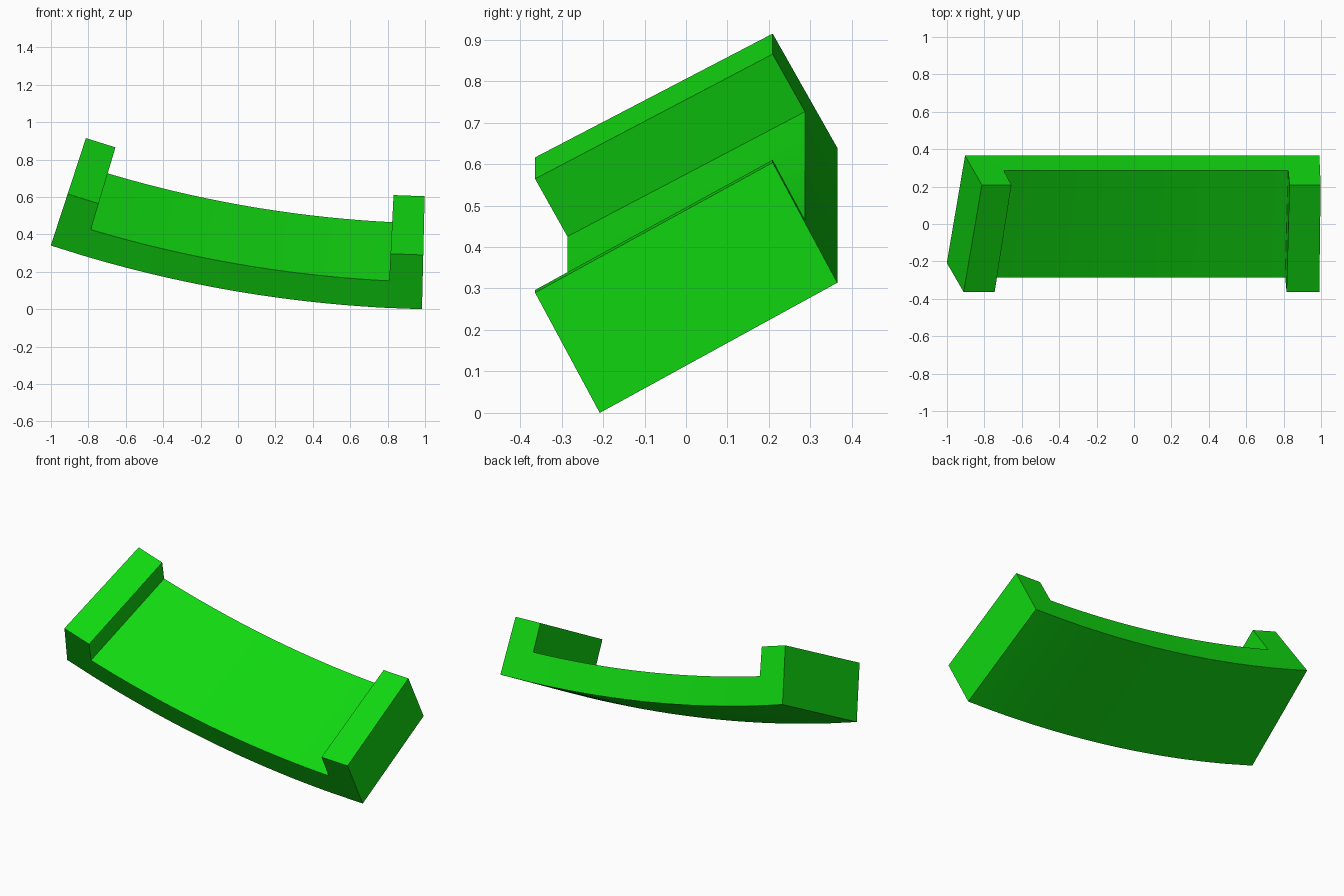
import bpy
import bmesh
import math

if "Cube" in bpy.data.objects:
    bpy.data.objects.remove(bpy.data.objects["Cube"], do_unlink=True)

# Single green material
green = bpy.data.materials.new("bright green")
green.use_nodes = True
colour = (0.0055, 0.68, 0.0055, 1.0)
green.diffuse_color = colour
green.node_tree.nodes["Principled BSDF"].inputs["Base Color"].default_value = colour

# Tilted section swept about an axis parallel to y, high above the part
CENTRE_X, RADIUS = 1.149, 6.92
CENTRE_Z = RADIUS * math.cos(math.radians(1.37))
RIGHT_END, RIGHT_WALL, LEFT_WALL, LEFT_END = 1.37, 2.88, 16.6, 18.1
FRONT, BACK = (-0.208, 0.0), (0.365, 0.314)   # bottom corners (y, height)
RISE = (-0.156, 0.290)                        # full height direction of the section
STEPS = 24


def place(angle, corner, level):
    """Point on the sweep at an angle, raised from a bottom corner by level 0..1."""
    a = math.radians(angle)
    r = RADIUS - corner[1] - level * RISE[1]
    return (CENTRE_X - r * math.sin(a), corner[0] + level * RISE[0],
            CENTRE_Z - r * math.cos(a))


bm = bmesh.new()
angles = [RIGHT_END]
angles += [RIGHT_WALL + (LEFT_WALL - RIGHT_WALL) * i / STEPS for i in range(STEPS + 1)]
angles.append(LEFT_END)

# Curved slab at half height
rings = [[bm.verts.new(place(a, c, l))
          for c, l in ((FRONT, 0), (BACK, 0), (BACK, 0.5), (FRONT, 0.5))] for a in angles]
for p, q in zip(rings, rings[1:]):
    for k in range(4):
        n = (k + 1) % 4
        bm.faces.new((p[k], p[n], q[n], q[k]))
bm.faces.new(rings[0])
bm.faces.new(rings[-1])

# Raised blocks at both ends, grown from the end segments of the slab
for first, second in ((0, 1), (-2, -1)):
    p, q = rings[first], rings[second]
    base = [p[3], p[2], q[2], q[3]]
    corners = [FRONT, BACK, BACK, FRONT]
    spots = [angles[first], angles[first], angles[second], angles[second]]
    bm.faces.remove(bm.faces.get(base))
    top = [bm.verts.new(place(a, c, 1)) for a, c in zip(spots, corners)]
    bm.faces.new(top)
    for k in range(4):
        n = (k + 1) % 4
        bm.faces.new((base[k], base[n], top[n], top[k]))

bmesh.ops.recalc_face_normals(bm, faces=bm.faces)
mesh = bpy.data.meshes.new("curved_bracket")
bm.to_mesh(mesh)
bm.free()
mesh.materials.append(green)

bracket = bpy.data.objects.new("curved_bracket", mesh)
bpy.context.collection.objects.link(bracket)
bpy.ops.object.select_all(action='DESELECT')
bracket.select_set(True)
bpy.context.view_layer.objects.active = bracket
bpy.ops.object.shade_smooth_by_angle(angle=math.radians(30))
